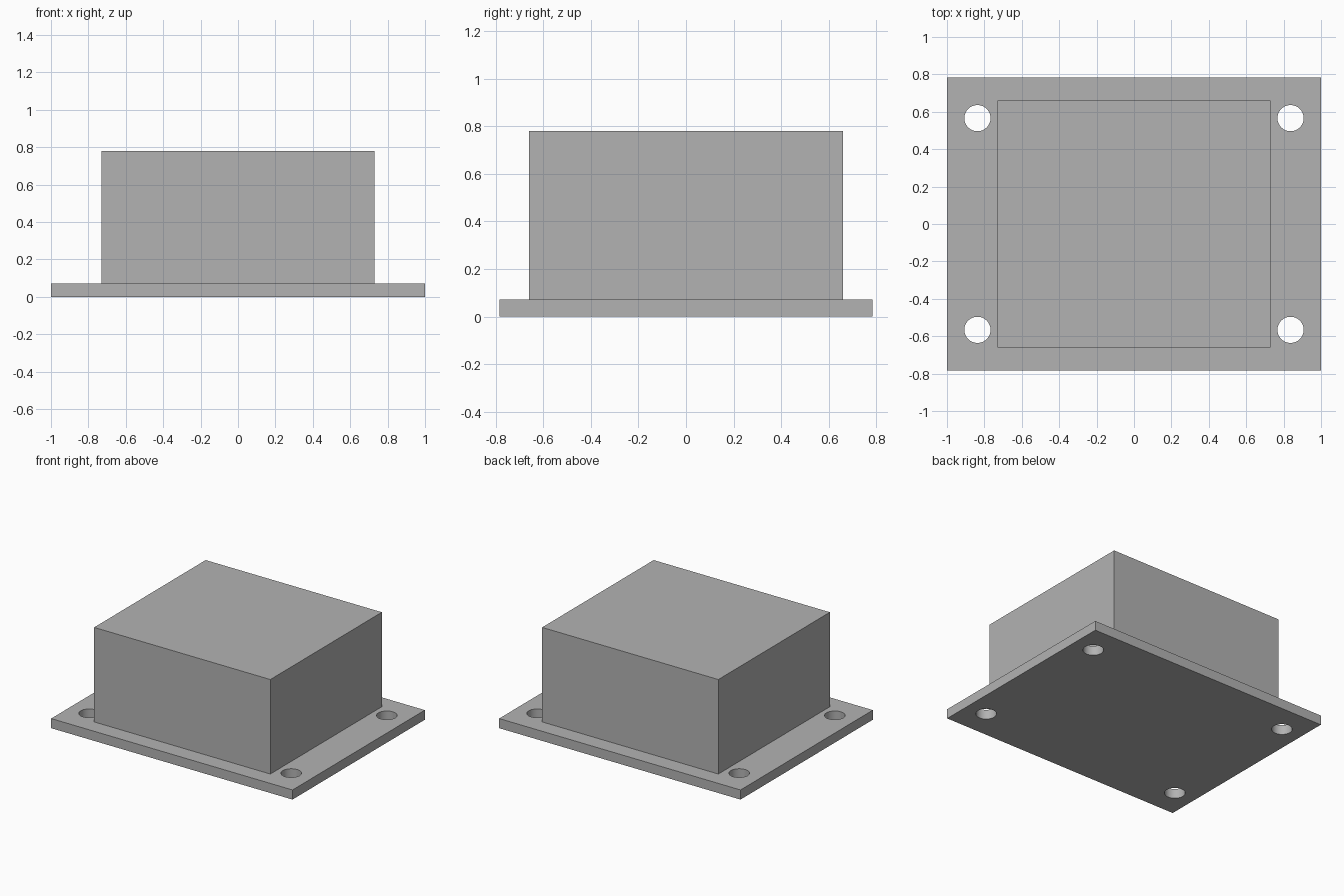
import bpy
import math

default = bpy.data.objects.get("Cube")
if default:
    bpy.data.objects.remove(default, do_unlink=True)

PLATE = (2.0, 1.566, 0.072)
BODY = (1.46, 1.32, 0.78)
HOLE_X, HOLE_Y, HOLE_R = 0.837, 0.566, 0.07

grey = bpy.data.materials.new("plain_grey")
grey.use_nodes = True
colour = (0.45, 0.45, 0.45, 1)
grey.diffuse_color = colour
grey.node_tree.nodes["Principled BSDF"].inputs["Base Color"].default_value = colour


def box(name, size):
    """Box standing on the ground, with its size applied to the mesh."""
    bpy.ops.mesh.primitive_cube_add(size=1, location=(0, 0, size[2] / 2))
    ob = bpy.context.object
    ob.name = name
    ob.scale = size
    bpy.ops.object.transform_apply(location=True, rotation=False, scale=True)
    ob.data.materials.append(grey)
    return ob


def combine(target, other, operation):
    """Apply a boolean and remove the helper object."""
    other.hide_render = True
    mod = target.modifiers.new("boolean", "BOOLEAN")
    mod.operation = operation
    mod.solver = "EXACT"
    mod.object = other
    bpy.context.view_layer.objects.active = target
    bpy.ops.object.modifier_apply(modifier=mod.name)
    bpy.data.objects.remove(other, do_unlink=True)


# Flanged enclosure: mounting plate and body joined into one solid
enclosure = box("flanged_enclosure", PLATE)
combine(enclosure, box("body", BODY), "UNION")

# Round mounting holes through the plate corners
for sx in (-1, 1):
    for sy in (-1, 1):
        bpy.ops.mesh.primitive_cylinder_add(
            vertices=48, radius=HOLE_R, depth=0.3,
            location=(sx * HOLE_X, sy * HOLE_Y, PLATE[2] / 2))
        drill = bpy.context.object
        drill.data.materials.append(grey)
        combine(enclosure, drill, "DIFFERENCE")

# Smooth hole walls, crisp edges elsewhere
bpy.ops.object.select_all(action="DESELECT")
enclosure.select_set(True)
bpy.context.view_layer.objects.active = enclosure
bpy.ops.object.shade_smooth_by_angle(angle=math.radians(30))
